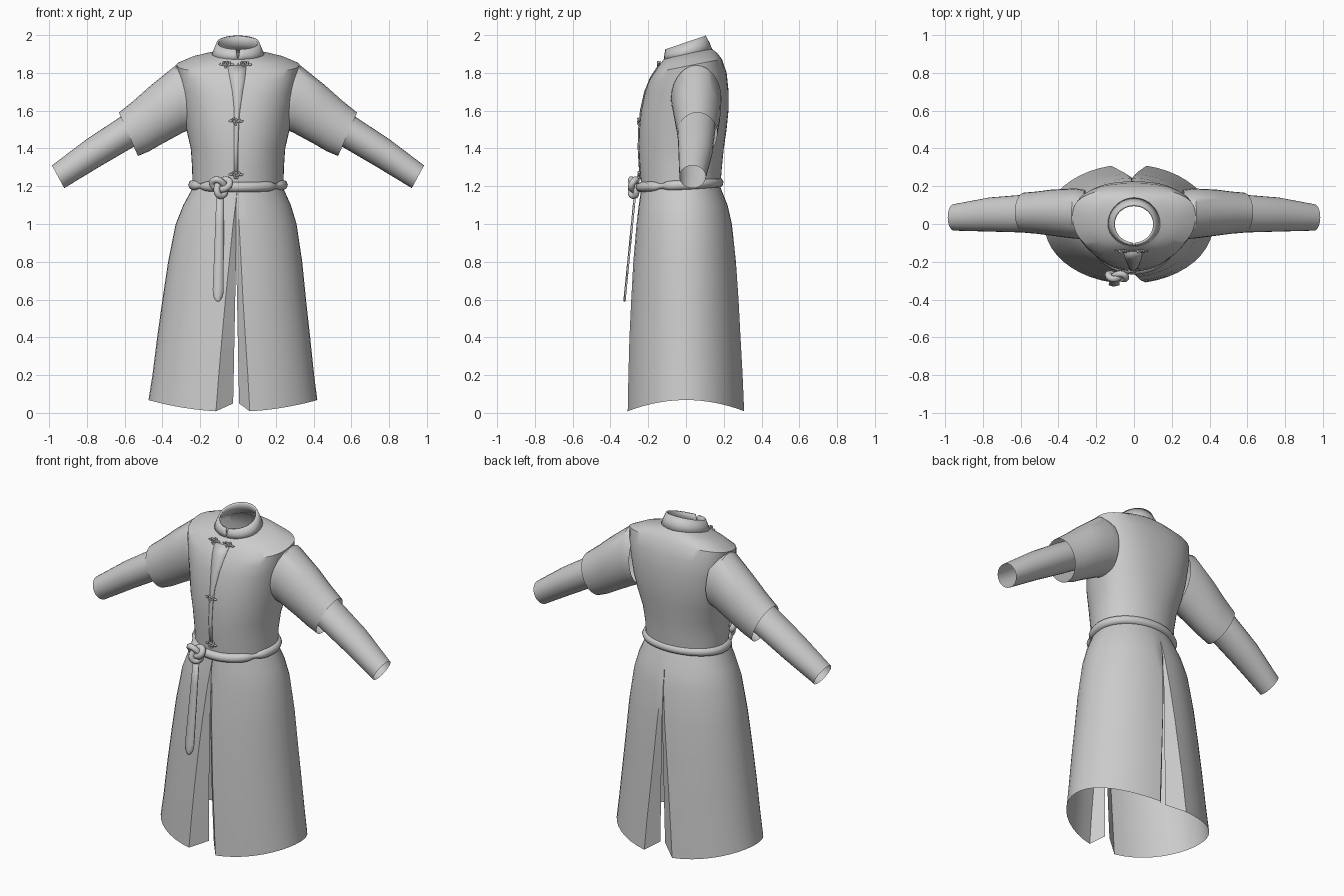
import bpy, bmesh, math
from mathutils import Vector

if "Cube" in bpy.data.objects:
    bpy.data.objects.remove(bpy.data.objects["Cube"])

cloth = bpy.data.materials.new("grey_cloth")
cloth.use_nodes = True
GREY = (0.6, 0.6, 0.6, 1)
cloth.diffuse_color = GREY
cloth.node_tree.nodes["Principled BSDF"].inputs["Base Color"].default_value = GREY


def finish(obj, angle=35):
    bpy.ops.object.select_all(action='DESELECT')
    obj.select_set(True)
    bpy.context.view_layer.objects.active = obj
    if obj.type == 'CURVE':
        bpy.ops.object.convert(target='MESH')
        obj = bpy.context.object
    bpy.ops.object.shade_smooth_by_angle(angle=math.radians(angle))
    return obj


def loft(name, rings, closed=True, thickness=0):
    """Skin a list of rings that have equal point counts."""
    bm = bmesh.new()
    rows = [[bm.verts.new(p) for p in ring] for ring in rings]
    n = len(rows[0])
    for low, high in zip(rows, rows[1:]):
        for i in range(n if closed else n - 1):
            j = (i + 1) % n
            bm.faces.new((low[i], low[j], high[j], high[i]))
    if closed:
        bmesh.ops.recalc_face_normals(bm, faces=bm.faces)
    mesh = bpy.data.meshes.new(name)
    bm.to_mesh(mesh)
    bm.free()
    mesh.materials.append(cloth)
    obj = bpy.data.objects.new(name, mesh)
    bpy.context.collection.objects.link(obj)
    if thickness:
        mod = obj.modifiers.new("thickness", 'SOLIDIFY')
        mod.thickness = thickness
        mod.offset = -1
    return finish(obj)


def tube(name, points, depth, radii=None):
    """Closed round cord through the points."""
    data = bpy.data.curves.new(name, 'CURVE')
    data.dimensions = '3D'
    data.bevel_depth = depth
    data.bevel_resolution = 2
    spline = data.splines.new('POLY')
    spline.points.add(len(points) - 1)
    for i, p in enumerate(points):
        spline.points[i].co = (*p, 1)
        spline.points[i].radius = radii[i] if radii else 1
    spline.use_cyclic_u = True
    data.materials.append(cloth)
    obj = bpy.data.objects.new(name, data)
    bpy.context.collection.objects.link(obj)
    return finish(obj, 60)


def egg(a, w, front, back, yc=0.0, p=1.0):
    """Oval point with separate front and back depths."""
    c, s = math.cos(a), math.sin(a)
    d = back - yc if s > 0 else yc - front
    return (w * math.copysign(abs(c) ** p, c), yc + d * math.copysign(abs(s) ** p, s))


def around(n):
    return [2 * math.pi * i / n for i in range(n)]


# Torso: z, half width, front, back, widest y, squareness, tilt
torso = [
    (1.17, .24, -.235, .18, 0, 1, 0),
    (1.30, .243, -.245, .19, 0, 1, 0),
    (1.40, .25, -.25, .20, .01, .95, 0),
    (1.50, .273, -.248, .215, .03, .92, 0),
    (1.60, .29, -.238, .225, .05, .9, 0),
    (1.70, .305, -.218, .225, .05, .85, .03),
    (1.78, .316, -.195, .215, .05, .82, .1),
    (1.835, .325, -.17, .19, .05, .82, .2),
    (1.872, .25, -.14, .165, .03, .9, .2),
    (1.888, .19, -.125, .15, .02, .95, .2),
    (1.90, .135, -.11, .135, .01, 1, .2),
]
rings = []
for z, w, f, b, yc, p, tilt in torso:
    ring = [egg(a, w, f, b, yc, p) for a in around(48)]
    rings.append([(x, y, z + tilt * y) for x, y in ring])
loft("torso", rings)


def front_y(z):
    """Depth of the torso front at a height."""
    pts = [(t[0] + t[6] * t[2], t[2]) for t in torso]
    for (z0, y0), (z1, y1) in zip(pts, pts[1:]):
        if z0 <= z <= z1:
            return y0 + (y1 - y0) * (z - z0) / (z1 - z0)
    return pts[-1][1]


# Standing collar, split at the front
rings = []
for z, w, f, b, tilt, gap in [(1.895, .14, -.118, .14, .2, .02),
                              (1.925, .128, -.115, .125, .27, .04),
                              (1.962, .112, -.11, .105, .34, .09)]:
    start = -math.pi / 2 + gap
    arc = [egg(start + (2 * math.pi - 2 * gap) * i / 40, w, f, b) for i in range(41)]
    rings.append([(x, y, z + tilt * y) for x, y in arc])
loft("collar", rings, closed=False, thickness=.012)

# Sleeves: top x z, bottom x z, centre y, half depth
upper = [
    (.27, 1.83, .25, 1.50, .05, .13),
    (.33, 1.84, .29, 1.485, .055, .133),
    (.46, 1.735, .41, 1.42, .06, .122),
    (.55, 1.655, .47, 1.385, .06, .112),
    (.63, 1.59, .53, 1.36, .06, .106),
]
lower = [
    (.48, 1.66, .42, 1.49, .055, .10),
    (.61, 1.575, .55, 1.41, .055, .10),
    (.80, 1.45, .73, 1.305, .05, .09),
    (.985, 1.31, .92, 1.19, .035, .07),
]
for side, label in ((1, "left"), (-1, "right")):
    for part, spec in (("upper_sleeve", upper), ("lower_sleeve", lower)):
        rings = []
        for tx, tz, bx, bz, yc, hy in spec:
            ring = []
            for a in around(28):
                k = math.cos(a) / 2
                ring.append((side * ((tx + bx) / 2 + k * (tx - bx)), yc + hy * math.sin(a),
                             (tz + bz) / 2 + k * (tz - bz)))
            rings.append(ring)
        loft(label + "_" + part, rings)

# Skirt panels: z, half width, front, back, centre x
skirt = [
    (1.20, .235, -.235, .18, 0),
    (1.10, .285, -.25, .22, -.005),
    (1.00, .32, -.262, .243, -.01),
    (.80, .355, -.28, .265, -.015),
    (.60, .38, -.292, .28, -.02),
    (.40, .405, -.303, .292, -.023),
    (.20, .428, -.31, .305, -.025),
    (.035, .447, -.315, .315, -.027),
]
STEPS = 20
for side, label in ((1, "left"), (-1, "right")):
    rings = []
    for k, (z, w, f, b, cx) in enumerate(skirt):
        front_gap = .003 + .087 * max(0, 1.17 - z) / 1.14
        back_gap = .095 * max(0, 1.08 - z) / 1.05
        fold_x = .016 * max(0, .85 - z) / .82
        a0 = -math.pi / 2 + math.asin(front_gap / w)
        a1 = math.pi / 2 - math.asin(back_gap / w)
        arc = [egg(a0 + (a1 - a0) * i / STEPS, w, f, b) for i in range(STEPS + 1)]
        hem = 1 if k == len(skirt) - 1 else 0
        ring = [(cx + side * x, y, z + hem * (.033 - .06 * (y / .31) ** 2)) for x, y in arc]
        # Slit edges fold inwards
        first = (-.01 + side * min(fold_x, front_gap), f + .8 * front_gap, z + hem * .015)
        last = (-.01 + side * min(fold_x, back_gap), b - .8 * back_gap, z + hem * .015)
        rings.append([first] + ring + [last])
    loft(label + "_skirt_panel", rings, closed=False)

# Belt with a twist on each side of the front
points, radii = [], []
for a in around(72):
    x, y = egg(a, .237, -.24, .172)
    points.append((x, y, 1.207 + .012 * math.sin(a)))
    near = abs(y + .13) if y < 0 else 1
    radii.append(1 - .5 * math.exp(-(near / .025) ** 2))
tube("belt", points, .027, radii)


def knot(name, centre, size, depth):
    """Three-lobed cord knot facing the front."""
    pts = [Vector(centre) + size * Vector((math.sin(t) + 2 * math.sin(2 * t),
                                           -.8 * math.sin(3 * t),
                                           math.cos(t) - 2 * math.cos(2 * t)))
           for t in around(48)]
    tube(name, pts, depth)


knot("belt_knot", (-.09, -.277, 1.2), .017, .018)

# Hanging belt end with a rounded tip
rings = []
for z, half in [(1.18, .018), (1.0, .021), (.8, .025), (.65, .028), (.62, .025), (.6, .016), (.59, .004)]:
    y = -.262 - .058 * (1.18 - z) / .59
    cx = -.094 - .012 * (1.18 - z) / .59
    rings.append([(cx - half, y, z), (cx, y - .004, z), (cx + half, y, z)])
loft("belt_end", rings, closed=False, thickness=.008)

# Front placket, widening towards the collar
rings = []
for z, left, right in [(1.24, -.02, 0), (1.4, -.022, 0), (1.5, -.02, .004), (1.6, -.02, .01),
                       (1.7, -.03, .025), (1.78, -.045, .038), (1.84, -.055, .044)]:
    y = front_y(z) - .004
    rings.append([(left, y, z), ((left + right) / 2, y - .002, z), (right, y, z)])
loft("placket", rings, closed=False, thickness=.006)

# Cord fastenings down the front
for i, (x, z) in enumerate([(-.06, 1.845), (.035, 1.845), (-.01, 1.545), (-.01, 1.262)]):
    y = front_y(z) - .005
    knot("fastening_%d" % (i + 1), (x, y, z), .0065, .005)
    for s in (-1, 1):
        strip = [[(x + s * d, y + .004, z - h), (x + s * d, y + .002, z + h)]
                 for d, h in ((.01, .006), (.03, .006), (.04, .001))]
        loft("fastening_%d_tab" % (i + 1), strip, closed=False, thickness=.006)
